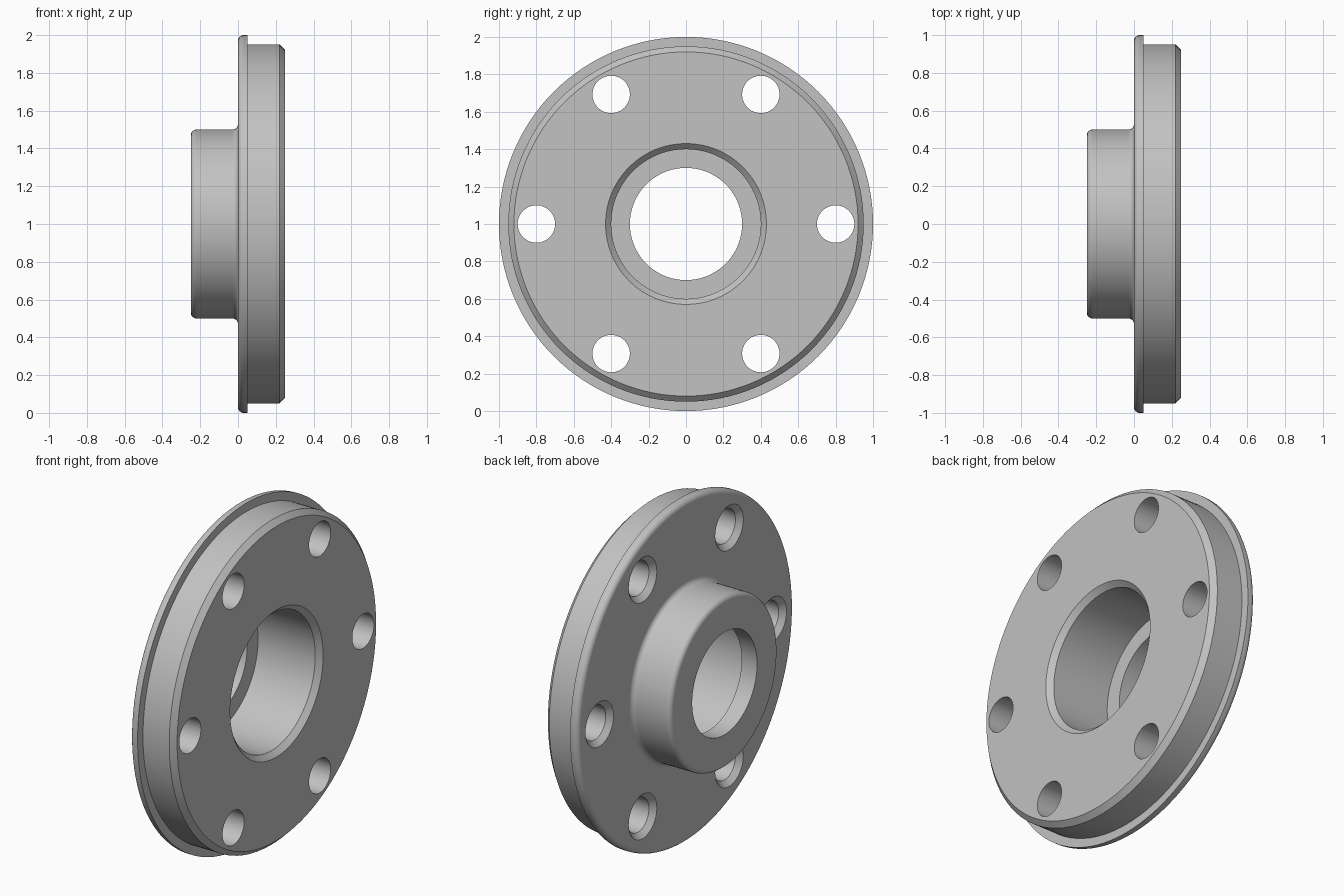
import bpy, bmesh
from math import sin, cos, radians, pi

cube = bpy.data.objects.get("Cube")
if cube:
    bpy.data.objects.remove(cube, do_unlink=True)

steel = bpy.data.materials.new("grey_steel")
steel.use_nodes = True
grey = (0.54, 0.54, 0.54, 1)
steel.diffuse_color = grey
steel.node_tree.nodes["Principled BSDF"].inputs["Base Color"].default_value = grey


def arc(x, r, start, end, radius=0.03, steps=6):
    """Quarter-round points of a profile, angles in degrees."""
    angles = [radians(start + (end - start) * i / steps) for i in range(steps + 1)]
    return [(x + radius * cos(a), r + radius * sin(a)) for a in angles]


def lathe(bm, profile, sides, y=0, z=0):
    """Revolve a closed (x, radius) profile around an axis parallel to x."""
    rings = []
    for i in range(sides):
        a = 2 * pi * i / sides
        rings.append([bm.verts.new((x, y + r * cos(a), z + r * sin(a))) for x, r in profile])
    n = len(profile)
    for i in range(sides):
        here, there = rings[i], rings[(i + 1) % sides]
        for j in range(n):
            k = (j + 1) % n
            bm.faces.new((here[j], here[k], there[k], there[j]))
    return rings


def make_object(name, bm):
    bmesh.ops.recalc_face_normals(bm, faces=bm.faces)
    mesh = bpy.data.meshes.new(name)
    bm.to_mesh(mesh)
    bm.free()
    mesh.materials.append(steel)
    obj = bpy.data.objects.new(name, mesh)
    bpy.context.collection.objects.link(obj)
    return obj


# Flange body with hub, rim and stepped bore
profile = [(-0.25, 0.3)]
profile += arc(-0.22, 0.47, 180, 90)      # rounded hub edge
profile += arc(-0.03, 0.53, 270, 360)     # fillet at hub base
profile += arc(0.03, 0.97, 180, 90)       # rounded rim edge
profile += [(0.05, 1), (0.05, 0.95), (0.22, 0.95), (0.25, 0.92)]
profile += [(0.25, 0.43), (0.22, 0.4), (-0.15, 0.4), (-0.15, 0.3)]
bm = bmesh.new()
lathe(bm, profile, 128)
flange = make_object("hub_flange", bm)
flange.location.z = 1

# Six bolt holes, countersunk on the hub side
bm = bmesh.new()
hole = [(-0.02, 0.15), (0.03, 0.1), (0.3, 0.1)]
for i in range(6):
    a = i * pi / 3
    n = len(hole)
    y, z = 0.8 * cos(a), 0.8 * sin(a)
    rings = []
    for s in range(48):
        t = 2 * pi * s / 48
        rings.append([bm.verts.new((x, y + r * cos(t), z + r * sin(t))) for x, r in hole])
    for s in range(48):
        p, q = rings[s], rings[(s + 1) % 48]
        for j in range(n - 1):
            bm.faces.new((p[j], p[j + 1], q[j + 1], q[j]))
    bm.faces.new([p[0] for p in rings])
    bm.faces.new([p[-1] for p in rings])
cutter = make_object("bolt_hole_cutter", bm)
cutter.location.z = 1
cutter.hide_render = True

bpy.context.view_layer.update()
bpy.ops.object.select_all(action="DESELECT")
bpy.context.view_layer.objects.active = flange
flange.select_set(True)
cut = flange.modifiers.new("bolt_holes", "BOOLEAN")
cut.operation = "DIFFERENCE"
cut.solver = "EXACT"
cut.object = cutter
bpy.ops.object.modifier_apply(modifier=cut.name)
bpy.data.objects.remove(cutter, do_unlink=True)

# Smooth rounds, crisp chamfers and flat faces
bpy.ops.object.shade_smooth_by_angle(angle=radians(30))
weighted = flange.modifiers.new("flat_face_normals", "WEIGHTED_NORMAL")
weighted.keep_sharp = True
